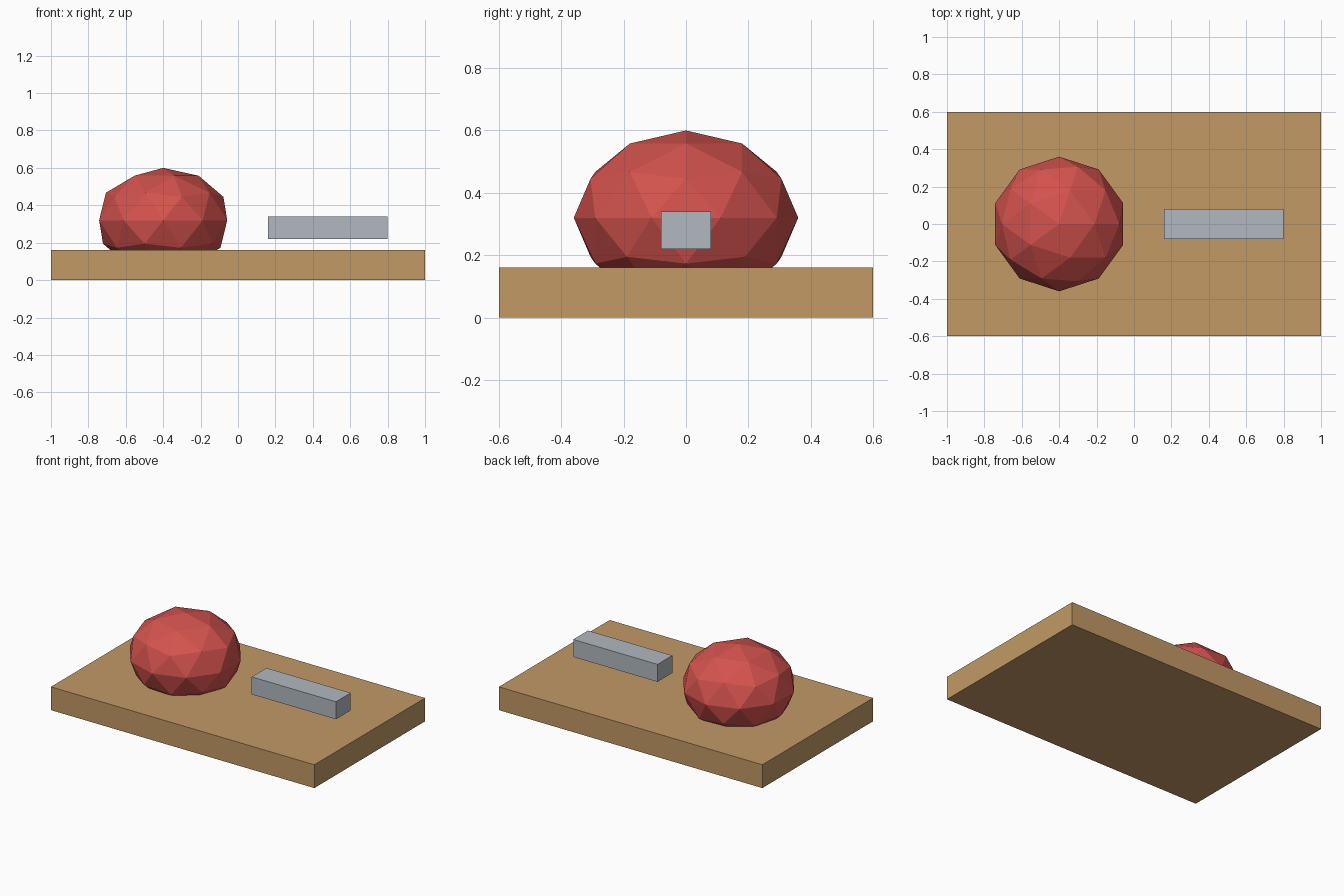
import bpy

default = bpy.data.objects.get("Cube")
if default:
    bpy.data.objects.remove(default, do_unlink=True)


def make_material(name, rgb):
    mat = bpy.data.materials.new(name)
    mat.use_nodes = True
    colour = (*rgb, 1.0)
    mat.diffuse_color = colour
    mat.node_tree.nodes["Principled BSDF"].inputs["Base Color"].default_value = colour
    return mat


def finish(name, scale, mat):
    """Name the active primitive, size it and colour it, keeping flat faces."""
    obj = bpy.context.active_object
    obj.name = obj.data.name = name
    obj.scale = scale
    bpy.ops.object.transform_apply(location=False, rotation=False, scale=True)
    obj.data.materials.append(mat)
    return obj


def box(name, centre, size, mat):
    bpy.ops.mesh.primitive_cube_add(size=1, location=centre)
    return finish(name, size, mat)


wood = make_material("warm wood", (0.54, 0.32, 0.13))
red = make_material("soft red", (0.65, 0.085, 0.075))
steel = make_material("pale steel", (0.44, 0.48, 0.52))

# Board lying on the ground
box("board", (0, 0, 0.08), (2.0, 1.2, 0.16), wood)

# Faceted, slightly flattened ball sunk into the board
bpy.ops.mesh.primitive_ico_sphere_add(subdivisions=2, radius=0.36, location=(-0.4, 0, 0.32))
finish("ball", (1, 1, 0.28 / 0.36), red)

# Bar held just above the board
box("bar", (0.48, 0, 0.28), (0.64, 0.16, 0.12), steel)
